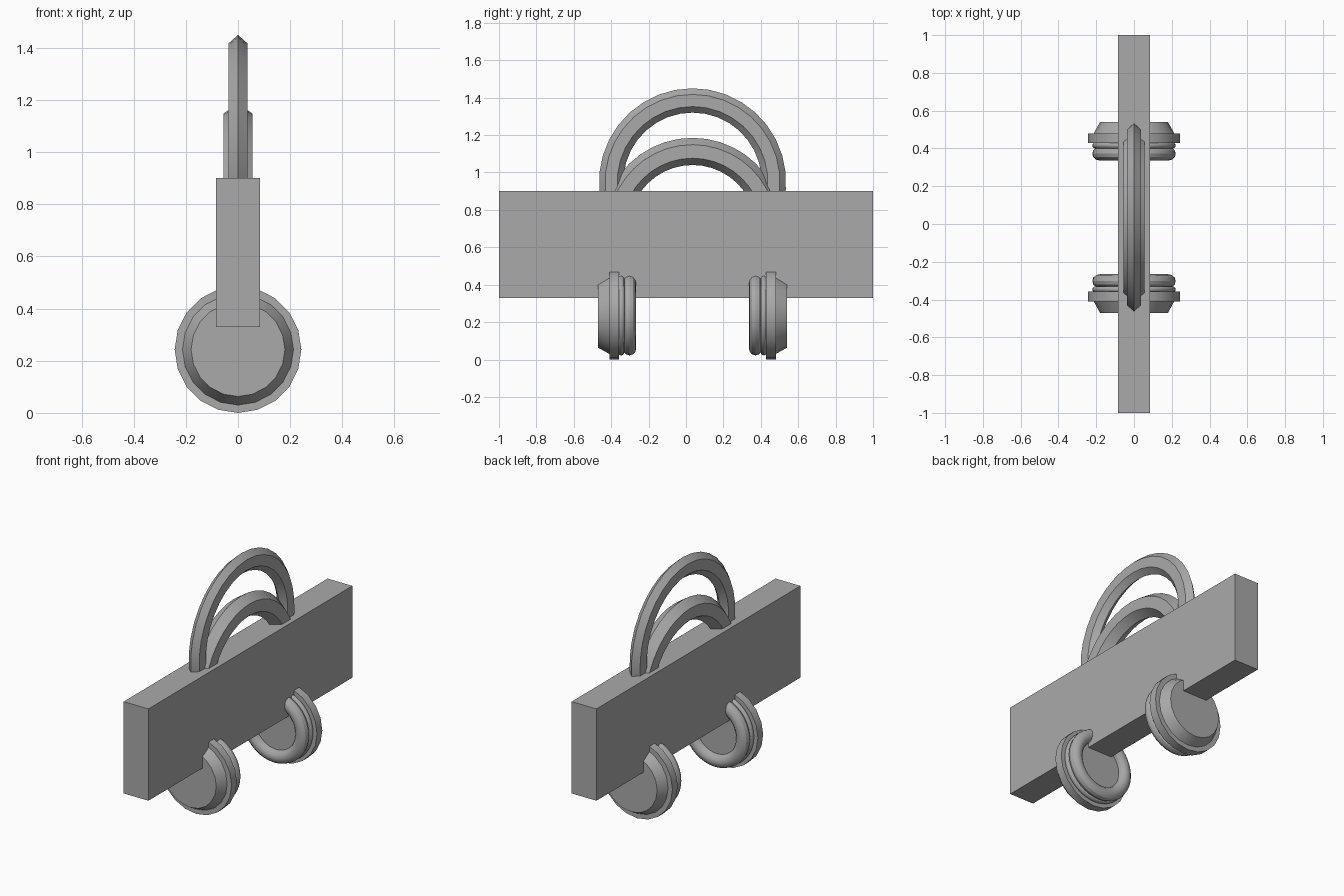
import bpy, bmesh, math

old = bpy.data.objects.get("Cube")
if old:
    bpy.data.objects.remove(old, do_unlink=True)

grey = bpy.data.materials.new("plain grey")
grey.use_nodes = True
colour = (0.4, 0.4, 0.4, 1)
grey.diffuse_color = colour
grey.node_tree.nodes["Principled BSDF"].inputs["Base Color"].default_value = colour

MID_Y = 0.035      # centre of hoops and cups along the bar
CUP_Z = 0.243


def finish(name, bm, smooth=True):
    bmesh.ops.recalc_face_normals(bm, faces=bm.faces)
    mesh = bpy.data.meshes.new(name)
    bm.to_mesh(mesh)
    bm.free()
    mesh.materials.append(grey)
    obj = bpy.data.objects.new(name, mesh)
    bpy.context.collection.objects.link(obj)
    if smooth:
        bpy.ops.object.select_all(action='DESELECT')
        obj.select_set(True)
        bpy.context.view_layer.objects.active = obj
        bpy.ops.object.shade_smooth_by_angle(angle=math.radians(30))
    return obj


def lathe(name, profile, sides, side):
    """Turn (radius, distance from the middle) points about the y axis."""
    bm = bmesh.new()
    verts = [bm.verts.new((r, MID_Y + side * d, CUP_Z)) for r, d in profile]
    edges = [bm.edges.new(pair) for pair in zip(verts, verts[1:])]
    bmesh.ops.spin(bm, geom=verts + edges, cent=(0, MID_Y, CUP_Z), axis=(0, 1, 0),
                   angle=math.tau, steps=sides, use_merge=False)
    bmesh.ops.remove_doubles(bm, verts=bm.verts, dist=0.0005)
    return finish(name, bm)


def hoop(name, z, radius, thick, half_width, start, steps):
    """Arch with a six-sided section, ending inside the bar."""
    bm = bmesh.new()
    rings = []
    for i in range(steps + 1):
        a = math.radians(start + (180 - 2 * start) * i / steps)
        ring = []
        for k in range(6):
            t = math.tau * k / 6
            r = radius + thick * math.cos(t)
            x = half_width * math.sin(t) / math.sin(math.pi / 3)
            ring.append(bm.verts.new((x, MID_Y + r * math.cos(a), z + r * math.sin(a))))
        rings.append(ring)
    for a, b in zip(rings, rings[1:]):
        for k in range(6):
            n = (k + 1) % 6
            bm.faces.new((a[k], a[n], b[n], b[k]))
    bm.faces.new(rings[0])
    bm.faces.new(rings[-1])
    return finish(name, bm)


# Long rectangular bar
bm = bmesh.new()
bmesh.ops.create_cube(bm, size=1)
bmesh.ops.scale(bm, vec=(0.17, 2, 0.57), verts=bm.verts)
bmesh.ops.translate(bm, vec=(0, 0, 0.615), verts=bm.verts)
finish("bar", bm, smooth=False)

# Two arches above the bar
hoop("outer_hoop", 0.95, 0.435, 0.065, 0.036, -15, 20)
hoop("inner_hoop", 0.70, 0.4125, 0.0725, 0.055, 10, 18)

# Round cups with a flange, a thin bead and a soft pad facing inwards
cup = [(0, 0.505), (0.18, 0.505), (0.213, 0.445), (0.243, 0.445),
       (0.243, 0.393), (0.2, 0.393), (0.17, 0.34), (0, 0.34)]


def round_section(radius, centre, rx, ry, n=12):
    return [(radius + rx * math.cos(math.tau * i / n),
             centre + ry * math.sin(math.tau * i / n)) for i in range(n + 1)]


for label, side in (("front", -1), ("back", 1)):
    lathe(label + "_cup", cup, 20, side)
    lathe(label + "_bead", round_section(0.205, 0.381, 0.016, 0.016), 40, side)
    lathe(label + "_pad", round_section(0.181, 0.337, 0.04, 0.036), 40, side)
